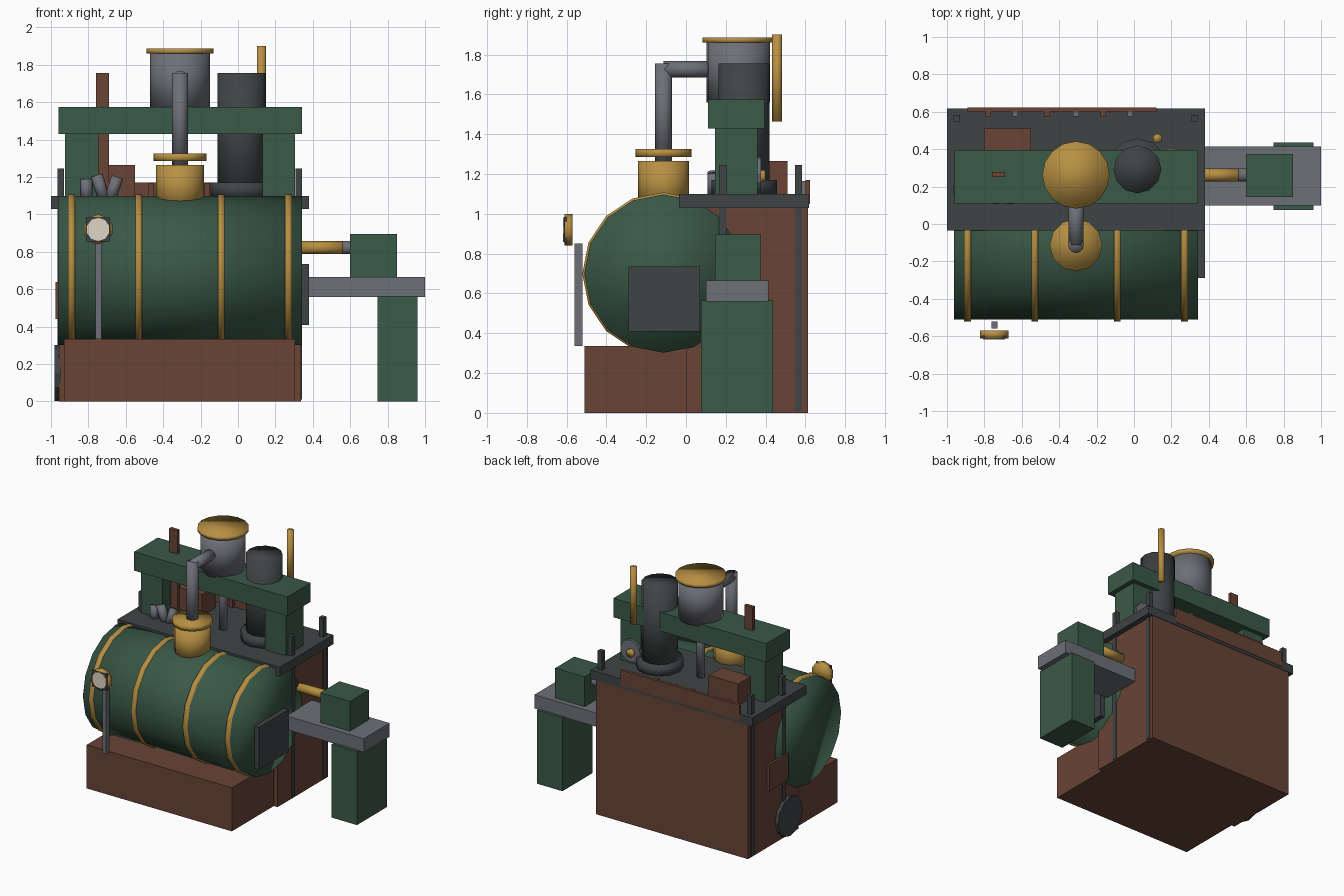
import bpy, bmesh, math
from mathutils import Vector, Matrix


def material(name, rgb):
    m = bpy.data.materials.new(name)
    m.diffuse_color = (*rgb, 1)
    return m


GREEN = material("dark green paint", (0.042, 0.100, 0.064))
BRICK = material("red brown brick", (0.140, 0.056, 0.036))
IRON = material("dark iron", (0.050, 0.057, 0.060))
STEEL = material("grey steel", (0.155, 0.160, 0.185))
BRASS = material("brass", (0.470, 0.275, 0.055))
CREAM = material("cream dial", (0.72, 0.67, 0.55))


def finish(name, bm, mat, smooth=False):
    mesh = bpy.data.meshes.new(name)
    for f in bm.faces:
        f.smooth = smooth
    bm.to_mesh(mesh)
    bm.free()
    mesh.materials.append(mat)
    ob = bpy.data.objects.new(name, mesh)
    bpy.context.collection.objects.link(ob)
    return ob


def box(name, x, y, z, mat):
    """Box from (min, max) pairs."""
    bm = bmesh.new()
    size = [b - a for a, b in (x, y, z)]
    mid = [(a + b) / 2 for a, b in (x, y, z)]
    bmesh.ops.create_cube(bm, size=1, matrix=Matrix.Translation(mid) @ Matrix.Diagonal((*size, 1)))
    return finish(name, bm, mat)


def rod(name, a, b, r, mat, sides=12, smooth=True):
    """Cylinder from point a to point b."""
    a, b = Vector(a), Vector(b)
    d = b - a
    bm = bmesh.new()
    rot = d.to_track_quat('Z', 'Y').to_matrix().to_4x4()
    bmesh.ops.create_cone(bm, cap_ends=True, segments=sides, radius1=r, radius2=r, depth=d.length,
                          matrix=Matrix.Translation((a + b) / 2) @ rot)
    return finish(name, bm, mat, smooth)


# Brickwork
box("boiler_base", (-0.93, 0.305), (-0.51, 0.02), (0, 0.335), BRICK)
box("furnace_block", (-0.957, 0.337), (0, 0.613), (0, 1.035), BRICK)
box("rear_parapet", (-0.89, 0.12), (0.60, 0.622), (1.05, 1.17), BRICK)
box("top_brick_block", (-0.80, -0.55), (0.35, 0.51), (1.09, 1.265), BRICK)
box("side_hatch", (-0.977, -0.95), (0.15, 0.38), (0.44, 0.64), BRICK)
for i, x in enumerate((-0.78, -0.635, -0.465, -0.31, -0.165, -0.02)):
    box(f"parapet_stud_{i}", (x - 0.015, x + 0.015), (0.575, 0.605), (1.09, 1.165),
        STEEL if i % 2 else BRICK)

# Iron deck and corner stays
box("deck_plate", (-1.0, 0.38), (-0.035, 0.618), (1.03, 1.10), IRON)
for x in (-0.947, 0.325):
    for y in (0.185, 0.565):
        box("corner_stay", (x - 0.018, x + 0.018), (y - 0.018, y + 0.018), (0.01, 1.245), IRON)

# Boiler with brass bands, fire door and side wheel
rod("boiler", (-0.962, -0.113, 0.70), (0.342, -0.113, 0.70), 0.398, GREEN, 16)
for x in (-0.89, -0.53, -0.09, 0.27):
    rod("boiler_band", (x - 0.018, -0.113, 0.70), (x + 0.018, -0.113, 0.70), 0.408, BRASS, 16)
box("fire_door", (0.32, 0.38), (-0.29, 0.07), (0.41, 0.735), IRON)
rod("side_wheel", (-0.982, 0.134, 0.152), (-0.95, 0.134, 0.152), 0.15, IRON, 12, False)

# Beam frame
box("frame_beam", (-0.96, 0.342), (0.11, 0.395), (1.43, 1.575), GREEN)
box("frame_column_left", (-0.925, -0.745), (0.145, 0.36), (1.09, 1.44), GREEN)
box("frame_column_right", (0.13, 0.305), (0.145, 0.36), (1.09, 1.44), GREEN)
box("wooden_post", (-0.76, -0.69), (0.25, 0.277), (1.09, 1.755), BRICK)

# Chimney
rod("chimney", (0.018, 0.292, 1.09), (0.018, 0.292, 1.755), 0.128, IRON)
rod("chimney_flange", (0.018, 0.292, 1.09), (0.018, 0.292, 1.17), 0.165, IRON)

# Cylinder above the beam, with its piston rod
rod("steam_cylinder", (-0.31, 0.262, 1.56), (-0.31, 0.262, 1.865), 0.16, STEEL, 16)
rod("cylinder_lid", (-0.31, 0.262, 1.86), (-0.31, 0.262, 1.887), 0.18, BRASS, 16)
rod("piston_rod", (-0.31, 0.262, 1.09), (-0.31, 0.262, 1.57), 0.03, STEEL)

# Steam dome and elbow pipe
rod("steam_dome", (-0.31, -0.113, 1.03), (-0.31, -0.113, 1.265), 0.128, BRASS)
rod("dome_flange", (-0.31, -0.113, 1.285), (-0.31, -0.113, 1.325), 0.141, BRASS)
rod("steam_pipe_riser", (-0.31, -0.113, 1.25), (-0.31, -0.113, 1.755), 0.042, STEEL)
rod("steam_pipe_cross", (-0.31, -0.113, 1.727), (-0.31, 0.15, 1.727), 0.041, STEEL)

# Brass whistle pipe and valve wheel behind the right column
rod("whistle_pipe", (0.125, 0.458, 1.465), (0.125, 0.458, 1.90), 0.025, BRASS, 10)
rod("valve_wheel", (0.21, 0.35, 1.20), (0.21, 0.378, 1.20), 0.085, STEEL, 12, False)
rod("valve_hub", (0.20, 0.37, 1.19), (0.20, 0.40, 1.19), 0.03, BRASS, 10)

# Three control levers
for x, lean, h in ((-0.81, 0, 0.09), (-0.735, 0.02, 0.11), (-0.665, -0.02, 0.10)):
    rod("control_lever", (x + lean, 0.14, 1.08), (x - lean, 0.14, 1.10 + h), 0.032, STEEL, 8)

# Pressure gauge on its stand
box("gauge_stand", (-0.762, -0.730), (-0.56, -0.52), (0.335, 0.85), STEEL)
rod("gauge_case", (-0.748, -0.57, 0.92), (-0.748, -0.611, 0.92), 0.08, BRASS, 10)
box("gauge_backplate", (-0.812, -0.684), (-0.613, -0.60), (0.855, 0.983), IRON)
rod("gauge_dial", (-0.748, -0.61, 0.92), (-0.748, -0.617, 0.92), 0.062, CREAM, 10, False)

# Pump bench on the right
box("bench_slab", (0.33, 1.0), (0.10, 0.415), (0.56, 0.665), STEEL)
box("bench_leg", (0.745, 0.96), (0.075, 0.437), (0, 0.565), GREEN)
box("pump_box", (0.60, 0.85), (0.145, 0.375), (0.66, 0.895), GREEN)
rod("pump_rod", (0.32, 0.262, 0.823), (0.57, 0.262, 0.823), 0.034, BRASS)
rod("pump_collar", (0.56, 0.262, 0.823), (0.62, 0.262, 0.823), 0.035, STEEL)
